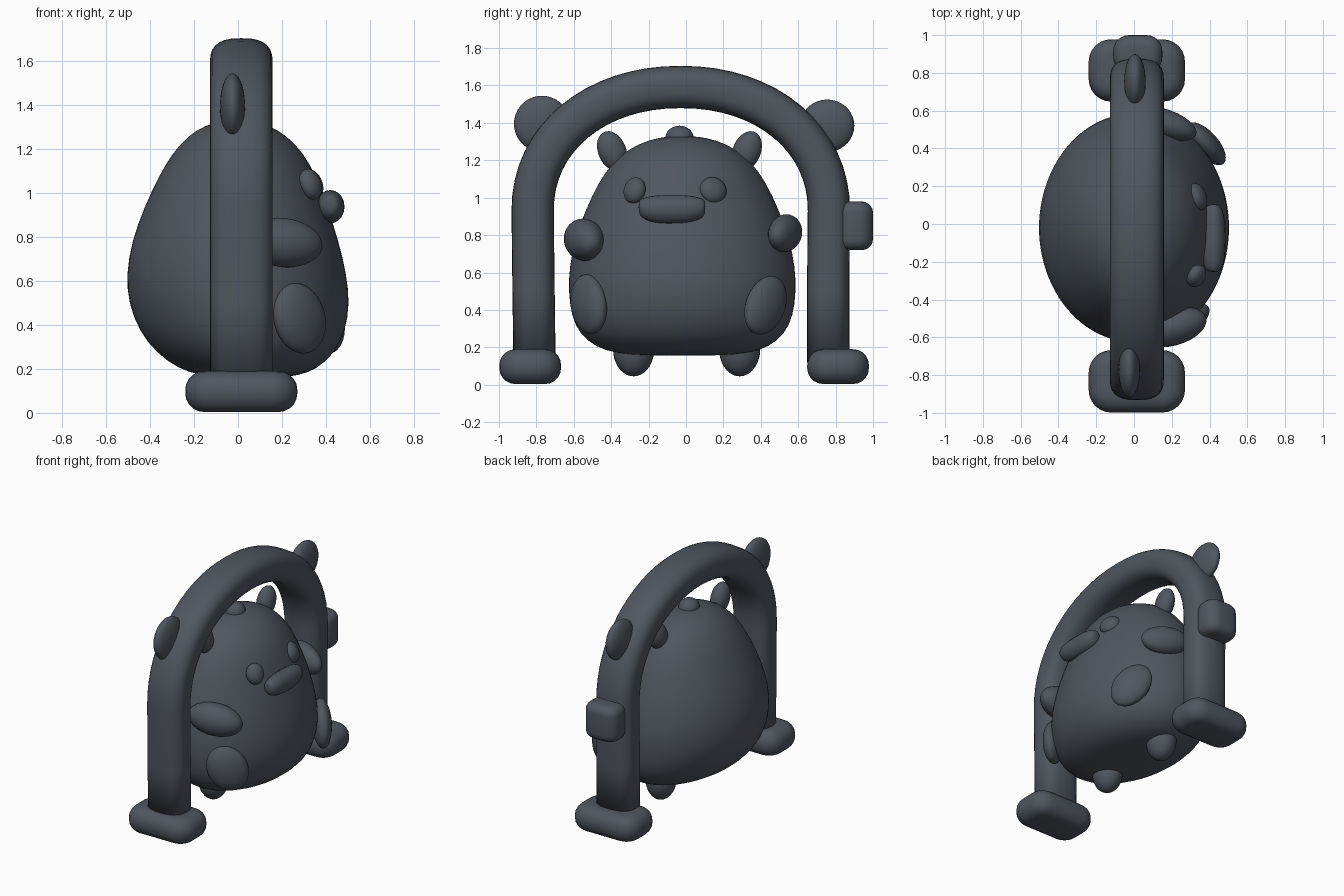
import bpy, bmesh, math
from mathutils import Vector, Matrix

cube = bpy.data.objects.get("Cube")
if cube:
    bpy.data.objects.remove(cube, do_unlink=True)

slate = bpy.data.materials.new("slate grey")
slate.use_nodes = True
COLOUR = (0.08, 0.093, 0.115, 1)
slate.diffuse_color = COLOUR
slate.node_tree.nodes["Principled BSDF"].inputs["Base Color"].default_value = COLOUR


def finish(name, bm):
    """Turn a bmesh into a smooth, coloured object."""
    bmesh.ops.recalc_face_normals(bm, faces=bm.faces)
    for f in bm.faces:
        f.smooth = True
    mesh = bpy.data.meshes.new(name)
    bm.to_mesh(mesh)
    bm.free()
    mesh.materials.append(slate)
    obj = bpy.data.objects.new(name, mesh)
    bpy.context.collection.objects.link(obj)
    return obj


def loft(name, rings):
    """Skin a list of equal-length point rings and cap both ends."""
    bm = bmesh.new()
    loops = [[bm.verts.new(p) for p in ring] for ring in rings]
    n = len(loops[0])
    for a, b in zip(loops, loops[1:]):
        for i in range(n):
            j = (i + 1) % n
            bm.faces.new((a[i], a[j], b[j], b[i]))
    bm.faces.new(loops[0])
    bm.faces.new(loops[-1])
    return finish(name, bm)


def ellipsoid(name, loc, radii, rot=(0, 0, 0)):
    bm = bmesh.new()
    bmesh.ops.create_uvsphere(bm, u_segments=28, v_segments=18, radius=1)
    bmesh.ops.scale(bm, vec=radii, verts=bm.verts)
    obj = finish(name, bm)
    obj.location = loc
    obj.rotation_euler = [math.radians(a) for a in rot]
    return obj


def rounded_box(name, loc, size, radius):
    bm = bmesh.new()
    bmesh.ops.create_cube(bm, size=1)
    bmesh.ops.scale(bm, vec=size, verts=bm.verts)
    # Round the footprint first, then every remaining edge
    upright = [e for e in bm.edges if abs(e.verts[0].co.z - e.verts[1].co.z) > 0.01]
    bmesh.ops.bevel(bm, geom=upright, offset=radius * 1.4, segments=6,
                    profile=0.5, affect='EDGES')
    rims = [e for e in bm.edges if abs(e.verts[0].co.z - e.verts[1].co.z) < 0.001]
    rims = [e for e in rims if any(abs(f.normal.z) > 0.9 for f in e.link_faces)]
    bmesh.ops.bevel(bm, geom=rims, offset=radius, segments=5,
                    profile=0.5, affect='EDGES')
    obj = finish(name, bm)
    obj.location = loc
    return obj


def power(v, e):
    return math.copysign(abs(v) ** e, v)


# Egg-shaped body: height, back x, front x, half width in y
profile = [
    (0.155, -0.05, 0.15, 0.22), (0.17, -0.17, 0.28, 0.36),
    (0.2, -0.27, 0.36, 0.46), (0.27, -0.37, 0.44, 0.55),
    (0.37, -0.45, 0.49, 0.595), (0.5, -0.5, 0.51, 0.61),
    (0.63, -0.51, 0.495, 0.605), (0.78, -0.485, 0.46, 0.575),
    (0.93, -0.43, 0.41, 0.52), (1.08, -0.36, 0.355, 0.45),
    (1.18, -0.3, 0.3, 0.38), (1.26, -0.23, 0.225, 0.29),
    (1.31, -0.15, 0.14, 0.18), (1.33, -0.06, 0.06, 0.07),
]
rings = []
for z, back, front, half in profile:
    turn = [math.tau * i / 48 for i in range(48)]
    rings.append([((back + front) / 2 + (front - back) / 2 * math.cos(t),
                   -0.02 + half * math.sin(t), z) for t in turn])
body = loft("body", rings)
sub = body.modifiers.new("smooth", 'SUBSURF')
sub.levels = sub.render_levels = 1

# Arch: straight posts joined by a half ellipse, soft rectangular section
path = [(-0.81, 0.12), (-0.815, 0.5)]
for i in range(33):
    a = math.pi * i / 32
    path.append((-0.028 - 0.792 * power(math.cos(a), 0.95),
                 0.93 + 0.662 * power(math.sin(a), 0.95)))
path += [(0.76, 0.5), (0.76, 0.12)]
pts = [Vector((0, y, z)) for y, z in path]
rings = []
for i, p in enumerate(pts):
    along = (pts[min(i + 1, len(pts) - 1)] - pts[max(i - 1, 0)]).normalized()
    out = Vector((0, -along.z, along.y))
    ring = []
    for k in range(28):
        t = math.tau * k / 28
        ring.append(p + Vector((0.015 + 0.143 * power(math.cos(t), 0.75), 0, 0))
                    + out * (0.113 * power(math.sin(t), 0.75)))
    rings.append(ring)
loft("arch", rings)

# Arch feet, round ears and the stubby tail block
for side, y in (("front", -0.833), ("back", 0.813)):
    rounded_box(side + "_arch_foot", (0.015, y, 0.097), (0.51, 0.33, 0.186), 0.085)
ellipsoid("front_arch_ear", (-0.025, -0.77, 1.395), (0.057, 0.15, 0.15))
ellipsoid("back_arch_ear", (0.005, 0.755, 1.385), (0.057, 0.145, 0.14))
rounded_box("tail_block", (0.02, 0.9, 0.85), (0.26, 0.2, 0.26), 0.06)

# Ears, tuft and pointed stubs under the body
for side, y, s in (("front", -0.395, -1), ("back", 0.325, 1)):
    ellipsoid(side + "_body_ear", (0.0, y, 1.25), (0.06, 0.075, 0.11), (-22 * s, 0, 0))
ellipsoid("tuft", (0.0, -0.035, 1.32), (0.07, 0.075, 0.065))
for side, y in (("front", -0.28), ("back", 0.287)):
    ellipsoid(side + "_stub", (0.0, y, 0.19), (0.1, 0.11, 0.145))

# Face
ellipsoid("front_eye", (0.33, -0.275, 1.04), (0.045, 0.062, 0.072), (0, -20, -30))
ellipsoid("back_eye", (0.335, 0.145, 1.04), (0.045, 0.075, 0.072), (0, -20, 22))
rings = []
for i in range(25):
    t = -1 + 2 * i / 24
    a = t * math.pi / 2
    y = -0.075 + 0.178 * power(math.sin(a), 0.9)
    r = max(0.004, math.cos(a) ** 0.55)
    z = 0.938 + 0.015 * t * t
    rings.append([(0.42 + 0.065 * r * math.cos(math.tau * k / 20), y,
                   z + 0.076 * r * math.sin(math.tau * k / 20)) for k in range(20)])
loft("snout", rings)

# Arms and flat oval feet
ellipsoid("front_arm", (0.2, -0.545, 0.775), (0.19, 0.1, 0.112), (0, 6, 15))
ellipsoid("back_arm", (0.17, 0.53, 0.81), (0.17, 0.075, 0.1), (0, 6, -20))
ellipsoid("front_foot", (0.28, -0.52, 0.43), (0.135, 0.065, 0.165), (0, -25, 36))
ellipsoid("back_foot", (0.38, 0.425, 0.425), (0.125, 0.065, 0.17), (0, -35, -48))
